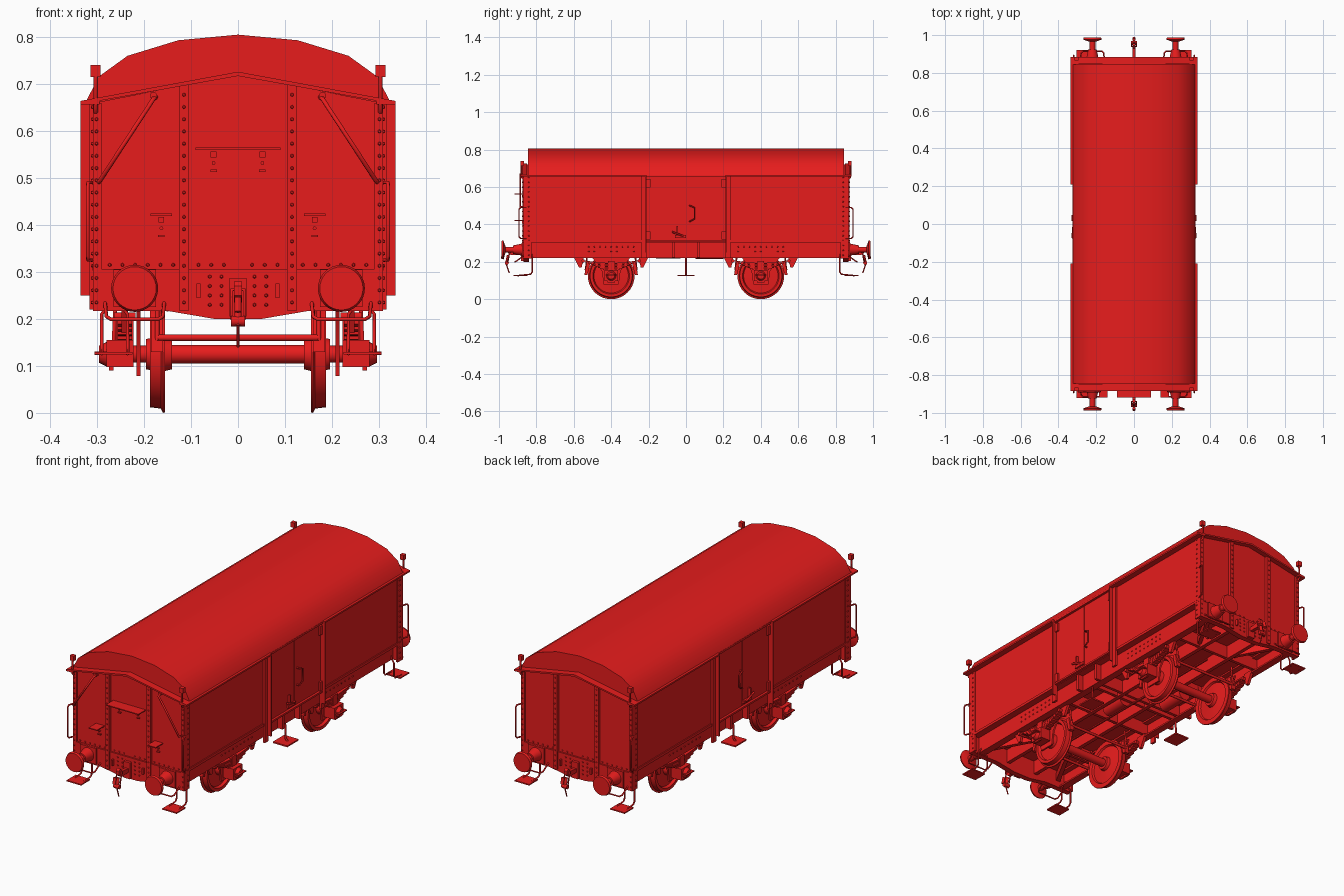
import bpy, bmesh, math
from mathutils import Matrix, Vector

if "Cube" in bpy.data.objects:
    bpy.data.objects.remove(bpy.data.objects["Cube"])

red = bpy.data.materials.new("red_paint")
red.diffuse_color = (0.8, 0.012, 0.012, 1)
red.use_nodes = True
red.node_tree.nodes["Principled BSDF"].inputs["Base Color"].default_value = red.diffuse_color


def place(name, data, mir):
    ob = bpy.data.objects.new(name, data)
    bpy.context.collection.objects.link(ob)
    data.materials.append(red)
    for ax in mir:
        m = ob.modifiers.new("mirror_" + ax, 'MIRROR')
        m.use_axis = (ax == 'x', ax == 'y', False)
        m.use_mirror_merge = False
    return ob


def finish(bm, name, mir):
    bmesh.ops.recalc_face_normals(bm, faces=bm.faces)
    me = bpy.data.meshes.new(name)
    bm.to_mesh(me)
    bm.free()
    return place(name, me, mir)


def box(name, x0, x1, y0, y1, z0, z1, mir=""):
    bm = bmesh.new()
    mat = Matrix.Translation(((x0 + x1) / 2, (y0 + y1) / 2, (z0 + z1) / 2)) @ Matrix.Diagonal((x1 - x0, y1 - y0, z1 - z0, 1))
    bmesh.ops.create_cube(bm, size=1, matrix=mat)
    return finish(bm, name, mir)


def prism(name, pts, axis, a, b, mir=""):
    bm = bmesh.new()
    put = {'x': lambda u, v, t: (t, u, v), 'y': lambda u, v, t: (u, t, v), 'z': lambda u, v, t: (u, v, t)}[axis]
    r1, r2 = [[bm.verts.new(put(u, v, t)) for u, v in pts] for t in (a, b)]
    bm.faces.new(r1)
    bm.faces.new(r2)
    for i in range(len(pts)):
        j = (i + 1) % len(pts)
        bm.faces.new((r1[i], r1[j], r2[j], r2[i]))
    return finish(bm, name, mir)


def cone(bm, p, q, r1, r2, n):
    p, q = Vector(p), Vector(q)
    d = q - p
    mat = Matrix.Translation((p + q) / 2) @ d.to_track_quat('Z', 'Y').to_matrix().to_4x4()
    bmesh.ops.create_cone(bm, cap_ends=True, segments=n, radius1=r1, radius2=r2, depth=d.length, matrix=mat)


def rod(name, p, q, r, mir="", n=16, r2=None):
    bm = bmesh.new()
    cone(bm, p, q, r, r if r2 is None else r2, n)
    return finish(bm, name, mir)


def rivets(name, pts, normal, mir=""):
    bm = bmesh.new()
    for p in pts:
        cone(bm, p, Vector(p) + Vector(normal) * 0.004, 0.004, 0.0025, 6)
    return finish(bm, name, mir)


def tube(name, pts, r, mir="", cyclic=False):
    cu = bpy.data.curves.new(name, 'CURVE')
    cu.dimensions, cu.bevel_depth, cu.bevel_resolution, cu.use_fill_caps = '3D', r, 1, True
    s = cu.splines.new('POLY')
    s.points.add(len(pts) - 1)
    for sp, p in zip(s.points, pts):
        sp.co = (*p, 1)
    s.use_cyclic_u = cyclic
    return place(name, cu, mir)


def lathe(name, prof, y, z, mir="", n=40):
    bm = bmesh.new()
    vs = [bm.verts.new((x, y, z + r)) for x, r in prof]
    es = [bm.edges.new(e) for e in zip(vs, vs[1:])]
    bmesh.ops.spin(bm, geom=vs + es, cent=(0, y, z), axis=(1, 0, 0), angle=math.tau, steps=n, use_duplicate=False)
    bmesh.ops.remove_doubles(bm, verts=bm.verts, dist=1e-5)
    return finish(bm, name, mir)


def sym(half):
    return half + [(-x, z) for x, z in reversed(half) if x > 0]


# Body, roof and gable trim
prism("body_shell", sym([(0, .72), (.305, .66), (.305, .305)]), 'y', -.86, .86)
prism("roof", sym([(0, .805), (.127, .793), (.235, .76), (.296, .716), (.325, .66)]), 'y', -.845, .845)
prism("gable_trim", [(0, .726), (.335, .664), (.335, .657), (0, .717)], 'y', .85, .885, "xy")
box("eave_plate", .295, .335, .21, .885, .656, .664, "xy")
box("door_eave", .295, .325, -.21, .21, .652, .662, "x")
box("side_bottom_rail", .303, .31, -.86, .86, .303, .316, "x")

# Headstock, end posts and corner angles
prism("headstock", sym([(0, .306), (.305, .306), (.305, .217), (.15, .217), (.05, .2)]), 'y', .84, .868, "y")
box("end_post", .104, .126, .855, .874, .218, .70, "xy")
box("corner_angle_end", .29, .309, .855, .868, .217, .66, "xy")
box("corner_angle_side", .3, .309, .825, .868, .217, .66, "xy")
zs = [.235 + i * .026 for i in range(17)]
rivets("end_post_rivets", [(.115, .874, z) for z in zs + [.677]], (0, 1, 0), "xy")
rivets("corner_end_rivets", [(.301, .868, z) for z in zs], (0, 1, 0), "xy")
rivets("corner_side_rivets", [(.309, .84, z) for z in zs], (1, 0, 0), "xy")
rivets("headstock_top_rivets", [(.03 + i * .027, .86, .315) for i in range(10) if i != 3], (0, 1, 0), "xy")
rivets("headstock_rivets", [(x, .868, z) for x in (.035, .06) for z in (.23, .25, .27, .29)], (0, 1, 0), "xy")
box("headstock_loop", .08, .088, .868, .88, .245, .275, "xy")

# Side doors with posts, hinges and latch
box("door_leaf", .304, .313, .002, .207, .318, .652, "xy")
box("door_post", .304, .335, .21, .216, .25, .66, "xy")
box("door_post_flange", .304, .316, .21, .237, .22, .66, "xy")
box("door_sill", .304, .322, -.21, .21, .306, .315, "x")
for z in (.34, .62):
    box("door_hinge", .31, .322, .19, .21, z - .022, z + .022, "xy")
tube("door_handle", [(.312, .02, .5), (.328, .02, .5), (.328, .045, .49), (.328, .045, .43), (.328, .02, .415), (.312, .02, .415)], .004, "x")
tube("door_latch_lever", [(.312, -.01, .335), (.325, -.02, .34), (.325, -.075, .36)], .005, "x")
box("door_latch_plate", .312, .322, -.06, 0, .328, .342, "x")
box("latch_catch", .312, .326, -.052, -.044, .345, .39, "x")

# Handrails and lamp brackets at the corners
tube("corner_handrail", [(.307, .855, .49), (.319, .885, .49), (.32, .893, .48), (.32, .893, .335), (.319, .885, .325), (.307, .855, .325)], .004, "xy")
tube("lamp_bracket_rod", [(.303, .868, .64), (.303, .878, .65), (.303, .878, .73)], .005, "xy")
box("lamp_bracket_head", .293, .314, .865, .885, .715, .74, "xy")

# Front end fittings: diagonal rails, shelves and lamp irons
tube("diagonal_rail", [(.175, -.86, .672), (.18, -.887, .668), (.293, -.887, .495), (.297, -.86, .49)], .005, "x")
rod("diagonal_rail_foot", (.18, -.86, .675), (.18, -.876, .675), .008, "x", 10)
box("upper_shelf", -.09, .09, -.918, -.86, .56, .565)
box("lower_shelf", .14, .186, -.918, -.86, .419, .424, "x")
for x, z in ((.052, .55), (.163, .411)):
    box("lamp_iron", x - .006, x + .006, -.878, -.86, z - .006, z + .006, "x")
    rod("lamp_iron_pin", (x, -.86, z - .018), (x, -.872, z - .018), .004, "x", 8)
    box("lamp_iron_foot", x - .007, x + .007, -.87, -.86, z - .037, z - .032, "x")

# Buffers
box("buffer_base", .175, .265, .865, .876, .225, .305, "xy")
rod("buffer_housing", (.22, .87, .265), (.22, .925, .265), .034, "xy", 24, .022)
rod("buffer_shank", (.22, .92, .265), (.22, .975, .265), .015, "xy")
rod("buffer_rear_dish", (.22, .965, .265), (.22, .977, .265), .018, "xy", 32, .049)
rod("buffer_head", (.22, .977, .265), (.22, .987, .265), .05, "xy", 32, .046)
tube("shunter_handle", [(.283, .865, .235), (.28, .905, .205), (.27, .915, .199), (.17, .915, .199), (.16, .905, .205), (.157, .865, .235)], .004, "xy")

# Draw hooks and couplings
box("hook_plate", -.018, .018, .86, .882, .205, .287, "y")
prism("draw_hook", [(.87, .255), (.93, .262), (.945, .28), (.955, .27), (.955, .25), (.935, .235), (.87, .238)], 'x', -.009, .009, "y")
tube("coupling_link", [(-.013, .94, .262), (.013, .94, .262), (.013, .955, .2), (-.013, .955, .2)], .004, "y", True)
rod("coupling_screw", (0, .95, .235), (0, .96, .185), .008, "y", 10)
rod("coupling_nut", (-.015, .958, .195), (.015, .958, .195), .011, "y", 12)
rod("coupling_bar", (0, .96, .185), (0, .945, .14), .003, "y", 8)
rod("coupling_bar_weight", (0, .975, .245), (0, .983, .215), .008, "y", 10)

# Corner and door steps
box("corner_step", .225, .305, .85, .922, .124, .13, "xy")
for x in (.235, .29):
    tube("corner_step_bracket", [(.262, .825, .25), (x, .822, .21), (x, .822, .145), (x, .832, .133), (x, .9, .126)], .004, "xy")
box("door_step", .225, .305, -.045, .045, .123, .13, "x")
tube("door_step_hanger", [(.26, 0, .25), (.265, 0, .14), (.275, 0, .128)], .005, "x")

# Underframe
prism("solebar", [(.272, .22), (.272, .305), (.235, .305), (.235, .297), (.263, .297), (.263, .228), (.235, .228), (.235, .22)], 'y', -.85, .85, "x")
rivets("solebar_rivets", [(.272, .28 + i * .03, z) for i in range(9) for z in (.255, .28)], (1, 0, 0), "xy")
box("solebar_bracket", .265, .3, .06, .075, .222, .305, "xy")
box("centre_beam", .075, .095, -.85, .85, .235, .307, "x")
for y in (.02, .22, .6):
    box("cross_beam", -.265, .265, y - .008, y + .008, .24, .307, "y")
prism("diagonal_brace", [(.085, .6), (.105, .6), (.245, .85), (.22, .85)], 'z', .25, .29, "xy")
rod("brake_cylinder", (.03, -.16, .25), (.03, -.03, .25), .033, "", 20)
rod("air_tank", (-.15, .05, .25), (-.15, .2, .25), .034, "", 20)
rod("brake_pull_rod", (0, -.55, .23), (0, .55, .23), .006, "", 8)

# Wheelsets, axleboxes, springs and brakes (mirrored to both axles and sides)
A, Z = .4, .125
lathe("wheel", [(.14, .02), (.14, .032), (.156, .036), (.164, .095), (.155, .1), (.155, .124), (.16, .125), (.164, .116),
                (.187, .113), (.187, .098), (.174, .092), (.178, .036), (.196, .032), (.196, 0)], A, Z, "xy")
rod("axle", (-.15, A, Z), (.15, A, Z), .02, "y", 20)
rod("axle_journal", (.19, A, Z), (.24, A, Z), .018, "xy")
prism("axle_guard", [(A - .11, .235), (A - .05, .15), (A - .04, .078), (A + .04, .078), (A + .05, .15), (A + .11, .235)], 'x', .207, .216, "xy")
box("axlebox", .222, .28, A - .036, A + .036, .098, .155, "xy")
rod("axlebox_cover", (.28, A, Z), (.296, A, Z), .026, "xy", 20, .018)
box("axlebox_lip", .275, .305, A - .03, A + .03, .126, .131, "xy")
box("axlebox_keep", .265, .275, A - .02, A + .02, .09, .1, "xy")
for i in range(5):
    h = .145 - .025 * i
    ys = [h * (k / 5 - 1) for k in range(11)]
    zc = .194 - .008 * i
    prism("spring_leaf", [(A + y, zc + .7 * y * y) for y in ys] + [(A + y, zc - .007 + .7 * y * y) for y in reversed(ys)], 'x', .226, .256, "xy")
box("spring_buckle", .222, .26, A - .018, A + .018, .15, .205, "xy")
for s in (-1, 1):
    y = A + s * .15
    prism("spring_hanger", [(y - s * .005, .235), (y + s * .055, .235), (y + s * .022, .17), (y + s * .008, .17)], 'x', .234, .248, "xy")
    rod("spring_pin", (.218, y, .205), (.264, y, .205), .009, "xy", 10)
    tube("spring_shackle", [(.241, y, .208), (.241, y + s * .018, .175)], .007, "xy")
    b = A + s * .125
    prism("brake_shoe", [(b - s * .015, .2), (b + s * .006, .2), (b + s * .018, .13), (b + s * .002, .13)], 'x', .16, .185, "xy")
    tube("brake_hanger", [(.172, b, .26), (.172, b + s * .012, .155)], .005, "xy")
    rod("brake_beam", (-.172, b + s * .01, .16), (.172, b + s * .01, .16), .007, "y", 10)

# Smooth the round parts, keep hard edges
bpy.ops.object.select_all(action='DESELECT')
for ob in bpy.context.collection.objects:
    if ob.type == 'MESH':
        ob.select_set(True)
        bpy.context.view_layer.objects.active = ob
bpy.ops.object.shade_smooth_by_angle(angle=math.radians(38))
